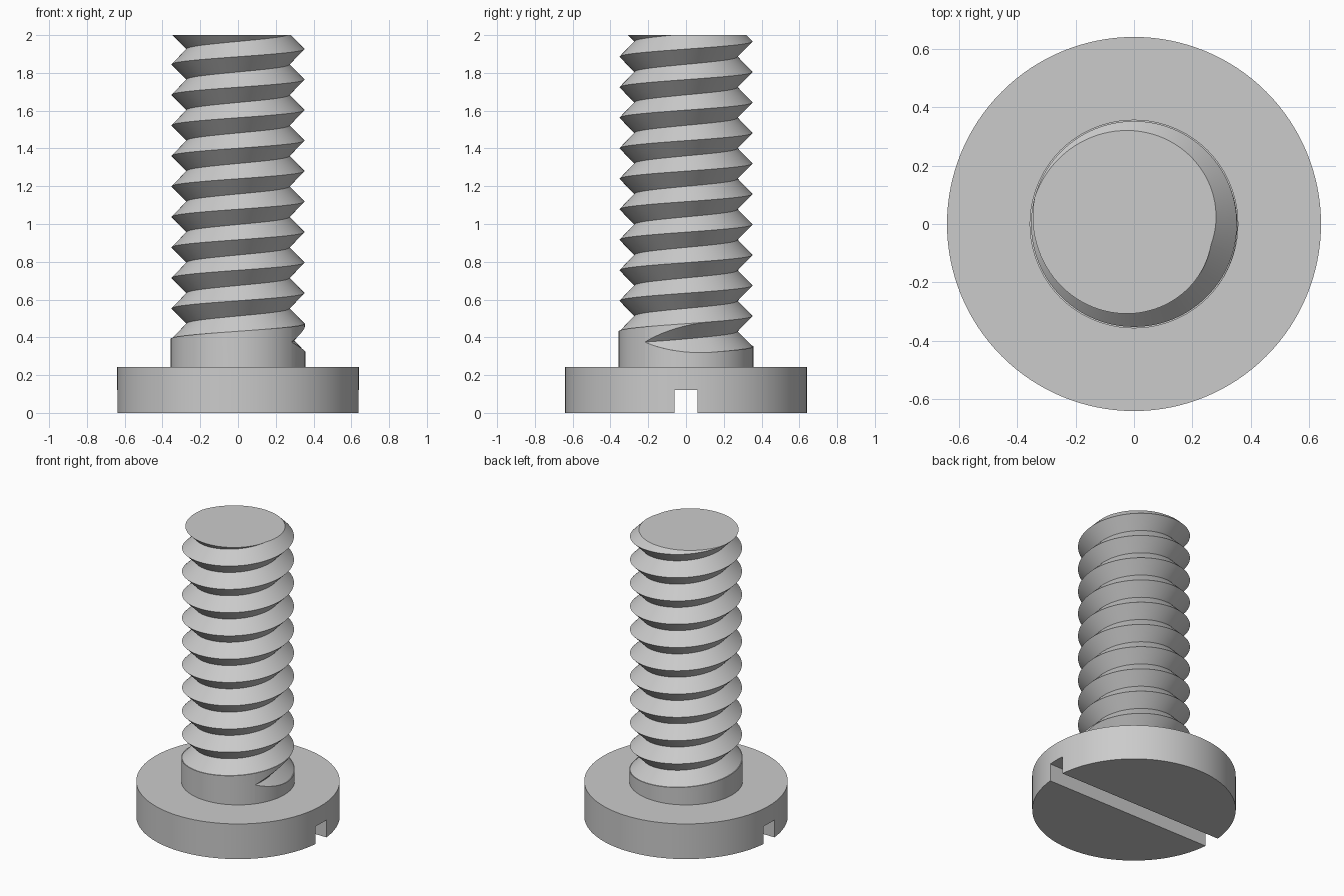
import bpy, bmesh, math
from math import pi, cos, sin, radians

if "Cube" in bpy.data.objects:
    bpy.data.objects.remove(bpy.data.objects["Cube"])

SEG = 96                    # columns per turn
HEAD_R, HEAD_H = 0.64, 0.244
SHANK_R, CREST_R, ROOT_R = 0.357, 0.352, 0.273
PITCH, FIRST_CREST, TOP = 0.1615, 0.311, 2.0
START, RUNOUT = radians(-37.5), radians(60)

steel = bpy.data.materials.new("grey steel")
steel.use_nodes = True
steel.diffuse_color = (0.6, 0.6, 0.6, 1)
steel.node_tree.nodes["Principled BSDF"].inputs["Base Color"].default_value = (0.6, 0.6, 0.6, 1)


def make(name, bm):
    mesh = bpy.data.meshes.new(name)
    bmesh.ops.recalc_face_normals(bm, faces=bm.faces)
    bm.to_mesh(mesh)
    bm.free()
    mesh.materials.append(steel)
    obj = bpy.data.objects.new(name, mesh)
    bpy.context.collection.objects.link(obj)
    return obj


def select_only(obj):
    bpy.ops.object.select_all(action='DESELECT')
    obj.select_set(True)
    bpy.context.view_layer.objects.active = obj


def smooth(obj):
    select_only(obj)
    bpy.ops.object.shade_smooth_by_angle(angle=radians(30))


def mix(a, b, t):
    return a + (b - a) * t


def crest(a):
    return FIRST_CREST + PITCH * a / (2 * pi)


def column(a, first_turn):
    """Radius and height pairs, bottom to top, for one groove at angle a."""
    t = min(1, (a - START) / RUNOUT)
    depth = 1 - (1 - t) ** 2
    edge = mix(SHANK_R, CREST_R, t)
    mid, half = crest(a) + PITCH / 2, depth * PITCH / 2
    groove = [(edge, mid - half), (mix(SHANK_R, ROOT_R, depth), mid), (edge, mid + half)]
    if not first_turn:
        return groove
    # plain shank below the groove, and above it where it runs out
    upper = crest(a + 2 * pi)
    return ([(SHANK_R, HEAD_H - 0.03), (SHANK_R, mid - half)] + groove
            + [(edge, upper), (CREST_R, upper)])


# Head with a screwdriver slot across its underside
bm = bmesh.new()
bmesh.ops.create_cone(bm, cap_ends=True, segments=128, radius1=HEAD_R, radius2=HEAD_R, depth=HEAD_H)
bmesh.ops.translate(bm, verts=bm.verts, vec=(0, 0, HEAD_H / 2))
head = make("head", bm)

bm = bmesh.new()
bmesh.ops.create_cube(bm, size=1)
bmesh.ops.scale(bm, verts=bm.verts, vec=(2, 0.12, 0.244))
slot = make("slot_cutter", bm)
slot.hide_render = True
cut = head.modifiers.new("slot", 'BOOLEAN')
cut.operation, cut.solver, cut.object = 'DIFFERENCE', 'EXACT', slot
select_only(head)
bpy.ops.object.modifier_apply(modifier=cut.name)
bpy.data.objects.remove(slot)
smooth(head)

# Threaded shank: helical columns, one turn after another
bm = bmesh.new()
for turn in range(11):
    previous = None
    for i in range(SEG + 1):
        a = START + 2 * pi * (turn + i / SEG)
        ring = [bm.verts.new((r * cos(a), r * sin(a), z)) for r, z in column(a, turn == 0)]
        if previous:
            for j in range(len(ring) - 1):
                bm.faces.new((previous[j], ring[j], ring[j + 1], previous[j + 1]))
        previous = ring
bmesh.ops.remove_doubles(bm, verts=bm.verts, dist=0.0001)

# Flat end of the thread
result = bmesh.ops.bisect_plane(bm, geom=bm.verts[:] + bm.edges[:] + bm.faces[:], dist=0.00001,
                                plane_co=(0, 0, TOP), plane_no=(0, 0, 1), clear_outer=True)
rim = [e for e in result["geom_cut"] if isinstance(e, bmesh.types.BMEdge)]
bmesh.ops.triangle_fill(bm, edges=rim, use_beauty=True, normal=(0, 0, 1))
smooth(make("threaded_shank", bm))
